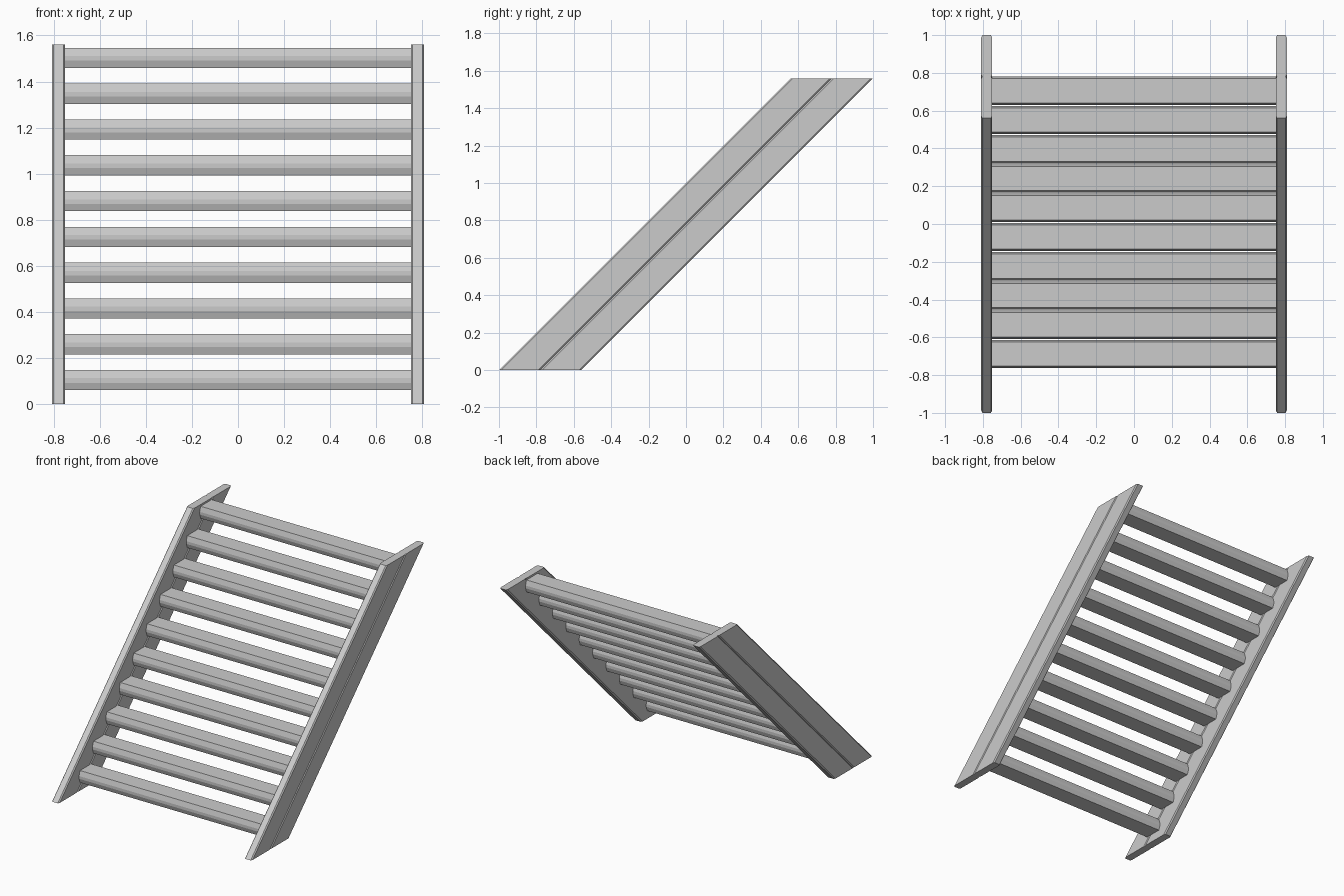
import bpy

if "Cube" in bpy.data.objects:
    bpy.data.objects.remove(bpy.data.objects["Cube"])

H = 1.56          # total height
LEAN = 0.78       # half of the horizontal run of the 45 degree slope
HALF = 0.22       # half depth of a side rail measured along y
STEPS = 10


def prism(name, start, end):
    """Join two matching outlines into a closed solid."""
    n = len(start)
    faces = [(i, (i + 1) % n, n + (i + 1) % n, n + i) for i in range(n)]
    faces += [tuple(reversed(range(n))), tuple(range(n, 2 * n))]
    mesh = bpy.data.meshes.new(name)
    mesh.from_pydata(start + end, [], faces)
    obj = bpy.data.objects.new(name, mesh)
    bpy.context.collection.objects.link(obj)
    # consistent outward normals
    import bmesh
    bm = bmesh.new()
    bm.from_mesh(mesh)
    bmesh.ops.recalc_face_normals(bm, faces=bm.faces)
    bm.to_mesh(mesh)
    bm.free()
    return obj


# Side rail section (x across, u along y): chamfered corners, centre groove
half_section = [(0.022, -HALF), (0.029, -HALF + 0.012),
                (0.029, -0.01), (0.023, 0.0), (0.029, 0.01),
                (0.029, HALF - 0.012), (0.022, HALF)]
section = half_section + [(-x, u) for x, u in reversed(half_section)]

# Slanted side rails, cut level at floor and top
for side, label in ((-1, "left"), (1, "right")):
    cx = side * 0.78
    prism(label + "_side_rail",
          [(cx + x, u - LEAN, 0.0) for x, u in section],
          [(cx + x, u + LEAN, H) for x, u in section])

# Step section (y, z): flat top and bottom, softly faceted front and back
step_section = [(-0.064, 0.044), (-0.075, 0.008), (-0.075, -0.012),
                (-0.064, -0.044), (0.064, -0.044), (0.075, -0.012),
                (0.075, 0.008), (0.064, 0.044)]

# Ten steps spaced up the slope
for i in range(STEPS):
    y0 = -0.688 + i * 0.1548
    z0 = 0.103 + i * 0.1555
    prism(f"step_{i + 1}",
          [(-0.755, y0 + y, z0 + z) for y, z in step_section],
          [(0.755, y0 + y, z0 + z) for y, z in step_section])
